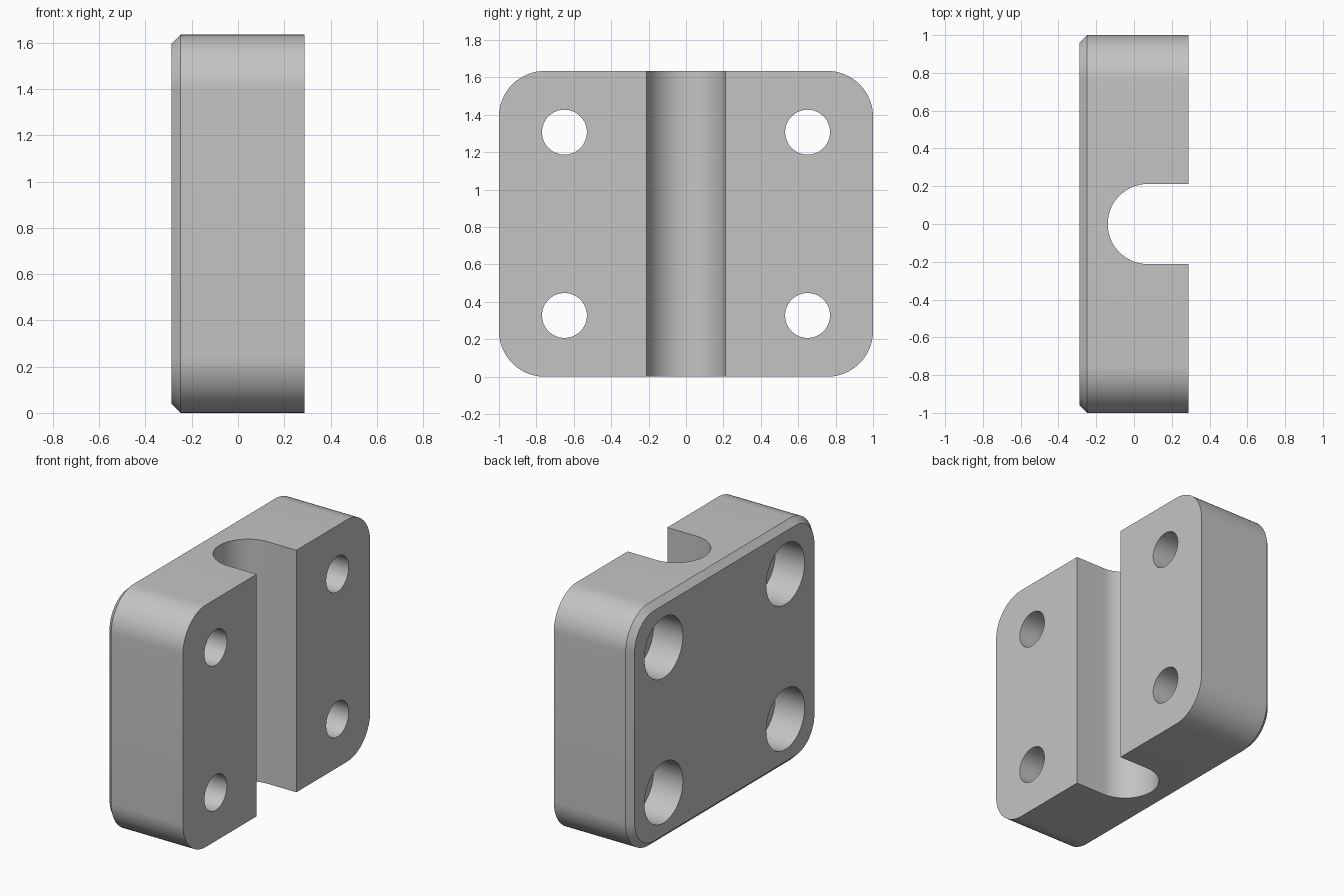
import bpy, bmesh
from math import sin, cos, pi
from mathutils import Vector

cube = bpy.data.objects.get("Cube")
if cube:
    bpy.data.objects.remove(cube, do_unlink=True)

HX, HY, H = 0.288, 1.0, 1.635      # half thickness, half width, height
CORNER, CHAMFER = 0.245, 0.04
HOLE_R, BORE_R, BORE_DEPTH = 0.12, 0.205, 0.22
GROOVE_R, GROOVE_X = 0.212, 0.073

grey = bpy.data.materials.new("grey metal")
grey.use_nodes = True
grey.diffuse_color = (0.55, 0.55, 0.55, 1)
grey.node_tree.nodes["Principled BSDF"].inputs["Base Color"].default_value = (0.55, 0.55, 0.55, 1)


def loft(name, loops):
    """Closed solid skinned through loops of equal length."""
    bm = bmesh.new()
    rings = [[bm.verts.new(p) for p in loop] for loop in loops]
    n = len(rings[0])
    for a, b in zip(rings, rings[1:]):
        for i in range(n):
            j = (i + 1) % n
            bm.faces.new((a[i], a[j], b[j], b[i]))
    bm.faces.new(rings[0])
    bm.faces.new(rings[-1])
    bmesh.ops.recalc_face_normals(bm, faces=bm.faces)
    mesh = bpy.data.meshes.new(name)
    bm.to_mesh(mesh)
    bm.free()
    mesh.materials.append(grey)
    obj = bpy.data.objects.new(name, mesh)
    bpy.context.collection.objects.link(obj)
    return obj


def rounded_rect(x, inset, steps=16):
    """Rounded rectangle in the YZ plane at x."""
    r = CORNER - inset
    dy, dz = HY - CORNER, H / 2 - CORNER
    pts = []
    for k, (sy, sz) in enumerate(((1, 1), (-1, 1), (-1, -1), (1, -1))):
        for i in range(steps + 1):
            a = (k + i / steps) * pi / 2
            pts.append(Vector((x, sy * dy + r * cos(a), H / 2 + sz * dz + r * sin(a))))
    return pts


def circle(x, y, z, r, n=64):
    return [Vector((x, y + r * cos(2 * pi * i / n), z + r * sin(2 * pi * i / n))) for i in range(n)]


def groove_profile(z, steps=32):
    """U shape opening towards +x."""
    arc = [(GROOVE_X + GROOVE_R * cos(pi / 2 + pi * i / steps),
            GROOVE_R * sin(pi / 2 + pi * i / steps)) for i in range(steps + 1)]
    return [Vector((x, y, z)) for x, y in arc + [(1, -GROOVE_R), (1, GROOVE_R)]]


# Block with rounded corners and a chamfered rim on one face
block = loft("clamp_block", [rounded_rect(-HX, CHAMFER),
                             rounded_rect(-HX + CHAMFER, 0),
                             rounded_rect(HX, 0)])

# Cutters: the U groove and four counterbored bolt holes
cutters = [loft("groove_cutter", [groove_profile(-1), groove_profile(H + 1)])]
step = -HX + BORE_DEPTH
for y in (-0.65, 0.65):
    for z in (H / 2 - 0.49, H / 2 + 0.49):
        cutters.append(loft("bolt_hole_cutter", [circle(-1, y, z, BORE_R), circle(step, y, z, BORE_R),
                                                 circle(step, y, z, HOLE_R), circle(1, y, z, HOLE_R)]))

bpy.ops.object.select_all(action='DESELECT')
block.select_set(True)
bpy.context.view_layer.objects.active = block
for cutter in cutters:
    mod = block.modifiers.new("cut", 'BOOLEAN')
    mod.operation = 'DIFFERENCE'
    mod.solver = 'EXACT'
    mod.object = cutter
    bpy.ops.object.modifier_apply(modifier=mod.name)
for cutter in cutters:
    bpy.data.objects.remove(cutter, do_unlink=True)

bpy.ops.object.shade_smooth_by_angle(angle=pi / 6)
